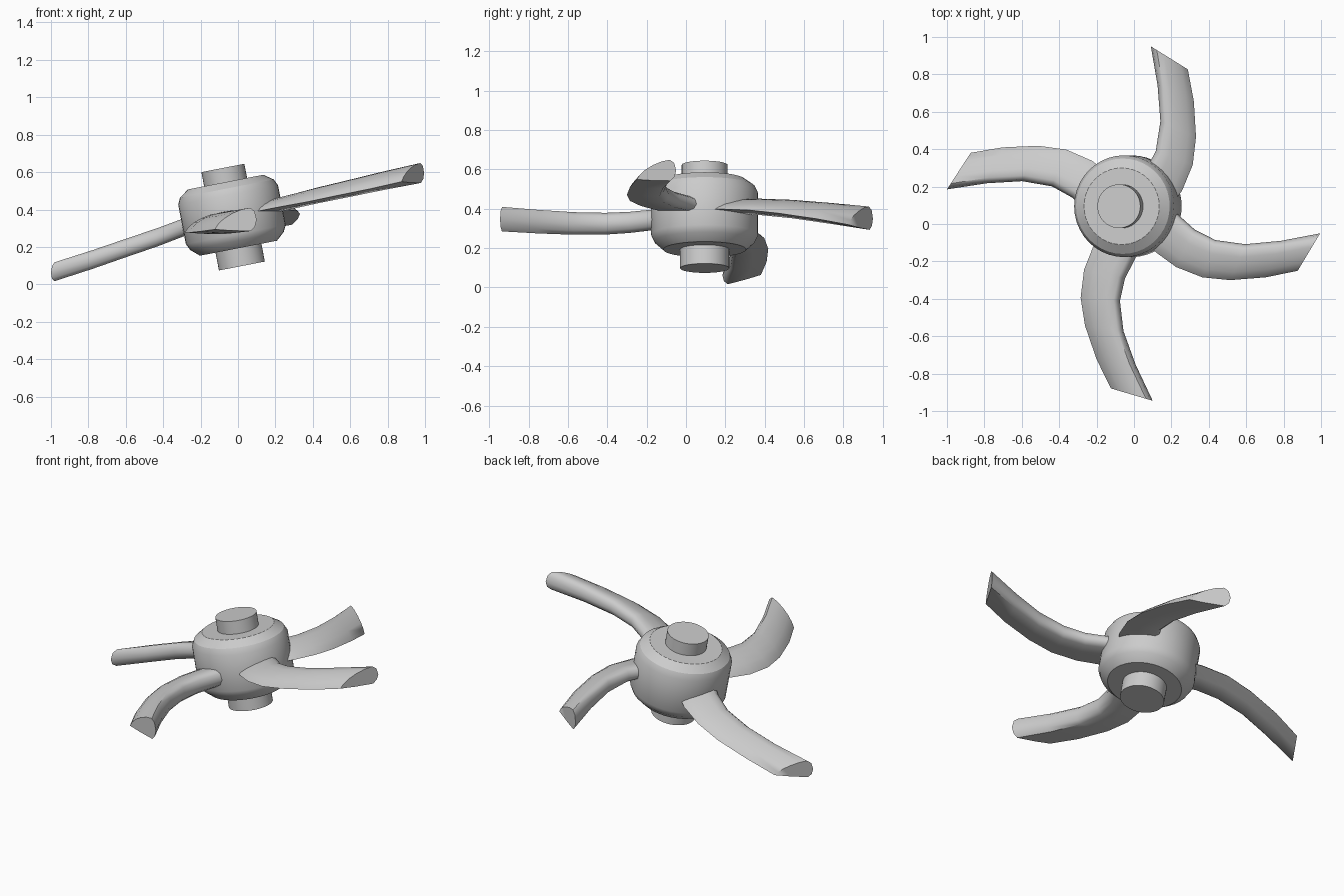
import bpy, bmesh
from math import radians, sin, cos, pi
from mathutils import Matrix, Vector

if "Cube" in bpy.data.objects:
    bpy.data.objects.remove(bpy.data.objects["Cube"])

CENTRE = Vector((-0.03, 0.095, 0.36))
TILT = Matrix.Translation(CENTRE) @ Matrix.Rotation(radians(-11), 4, 'Y')


def loft(name, rings, matrix=Matrix(), angle=28):
    """Skin a list of equal rings and cap both ends."""
    bm = bmesh.new()
    loops = [[bm.verts.new(p) for p in ring] for ring in rings]
    n = len(loops[0])
    for a, b in zip(loops, loops[1:]):
        for i in range(n):
            j = (i + 1) % n
            bm.faces.new((a[i], a[j], b[j], b[i]))
    bm.faces.new(loops[0])
    bm.faces.new(loops[-1])
    bmesh.ops.recalc_face_normals(bm, faces=bm.faces[:])
    mesh = bpy.data.meshes.new(name)
    bm.to_mesh(mesh)
    bm.free()
    ob = bpy.data.objects.new(name, mesh)
    bpy.context.collection.objects.link(ob)
    ob.matrix_world = matrix
    bpy.ops.object.select_all(action='DESELECT')
    ob.select_set(True)
    bpy.context.view_layer.objects.active = ob
    bpy.ops.object.shade_smooth_by_angle(angle=radians(angle))
    return ob


def lathe(name, profile, sides=40):
    rings = [[(r * cos(2 * pi * i / sides), r * sin(2 * pi * i / sides), z)
              for i in range(sides)] for r, z in profile]
    return loft(name, rings, TILT)


# Hub with chamfered rims, and the shaft stubs above and below
lathe("hub", [(0.21, -0.17), (0.255, -0.13), (0.272, -0.095), (0.272, 0.12),
              (0.255, 0.155), (0.205, 0.19)])
lathe("upper_shaft", [(0.117, 0.10), (0.117, 0.267)])
lathe("lower_shaft", [(0.125, -0.267), (0.125, -0.10)])

# Blade plan, tip to root, relative to the tip corner: outer edge, inner edge
PLAN = [((-0.12, -0.20), (0.0, 0.0)),
        ((-0.29, -0.235), (-0.21, -0.04)),
        ((-0.48, -0.25), (-0.40, -0.058)),
        ((-0.63, -0.235), (-0.56, -0.036)),
        ((-0.77, -0.18), (-0.67, 0.02)),
        ((-0.88, -0.10), (-0.77, 0.11)),
        ((-0.97, 0.02), (-0.86, 0.20))]
# Blade section: across the chord, up the thickness
SECTION = [(0, 0), (0.08, 0.24), (0.22, 0.50), (0.42, 0.74), (0.64, 0.92),
           (0.84, 1.0), (0.95, 0.85), (1.0, 0.5), (0.96, 0.2), (0.86, 0), (0.4, -0.02)]


def blade(name, tip, yaw, height, thick, lift):
    """height and thick are (root, tip) values measured from the tilted hub plane;
    lift raises the outer edge."""
    rot = Matrix.Rotation(radians(yaw), 2)
    rings = []
    for outer, inner in PLAN:
        o = Vector(tip) + rot @ Vector(outer)
        i = Vector(tip) + rot @ Vector(inner)
        mid = (o + i) / 2
        s = ((outer[0] + inner[0]) / 2 + 0.83) / 0.77
        base = CENTRE.z + 0.2 * (mid.x - CENTRE.x) + height[0] + s * (height[1] - height[0])
        t = thick[0] + s * (thick[1] - thick[0])
        rings.append([(*o.lerp(i, u), base + lift * (1 - u) + v * (t - lift * (1 - u) * 0.5))
                      for u, v in SECTION])
    return loft(name, rings, angle=50)


# Four swept blades, each set at its own angle and droop
blade("right_blade", (0.995, -0.05), 0, (-0.015, -0.012), (0.075, 0.107), 0.008)
blade("back_blade", (0.09, 0.95), 89, (-0.015, -0.115), (0.07, 0.12), 0.03)
blade("left_blade", (-1.0, 0.185), 178, (-0.055, -0.17), (0.10, 0.105), 0.055)
blade("front_blade", (0.10, -0.945), -75.5, (-0.055, -0.08), (0.105, 0.125), 0.01)
